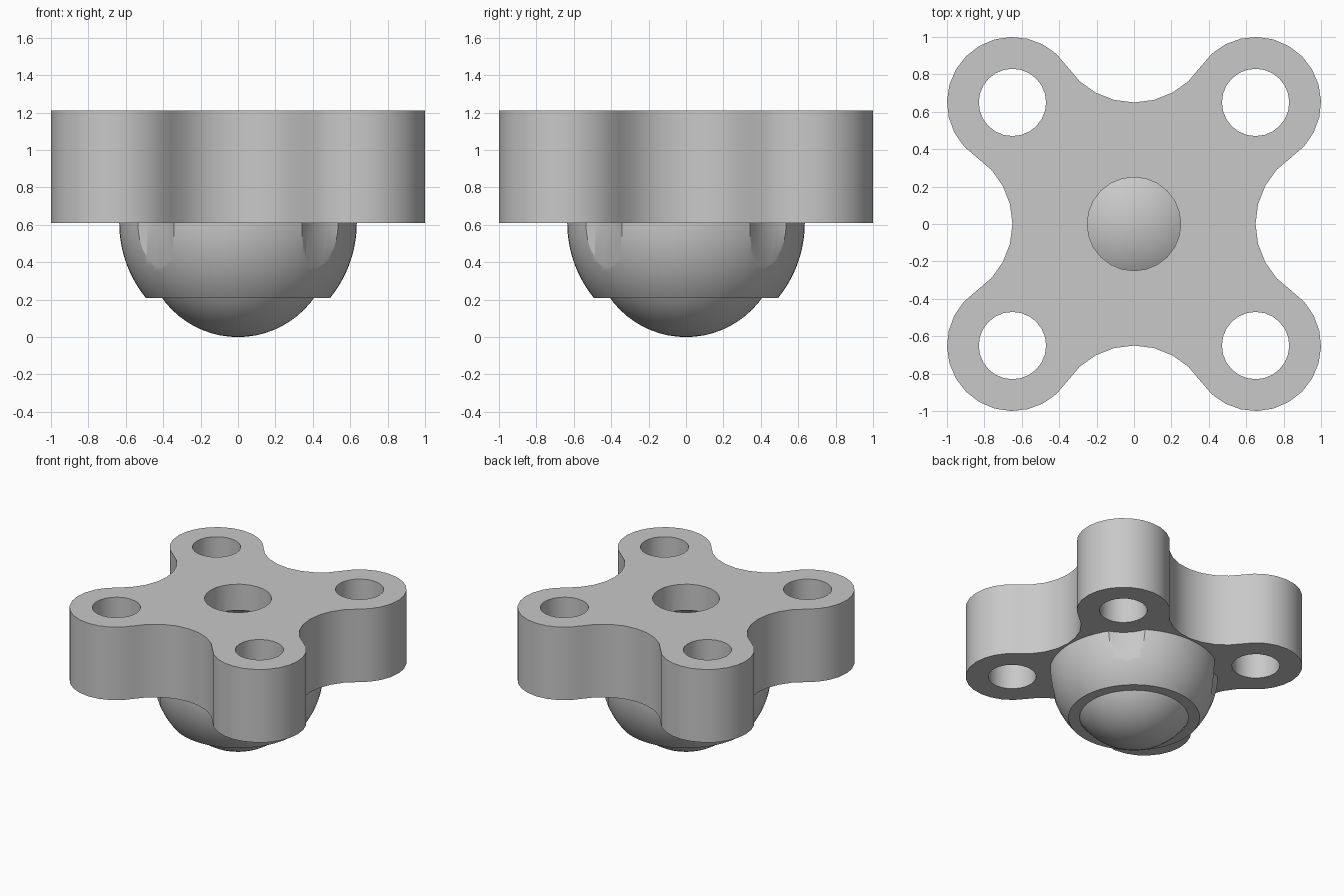
import bpy
import bmesh
from math import pi, sin, cos, radians, sqrt
from mathutils import Matrix

if "Cube" in bpy.data.objects:
    bpy.data.objects.remove(bpy.data.objects["Cube"])

GREY = (0.58, 0.58, 0.58, 1)
metal = bpy.data.materials.new("grey metal")
metal.use_nodes = True
metal.diffuse_color = GREY
metal.node_tree.nodes["Principled BSDF"].inputs["Base Color"].default_value = GREY

# Main dimensions
ARM = 0.65                       # bolt hole centre along x and y
LOBE = 0.35                      # arm end radius
WAIST = 0.43                     # radius of the hollow between arms
PLATE_Z, TOP_Z, RIM_Z = 0.61, 1.21, 0.21
HOUSING_R = 0.635
CORNERS = [(x, y) for x in (-ARM, ARM) for y in (-ARM, ARM)]


def make_object(name, bm):
    bmesh.ops.recalc_face_normals(bm, faces=bm.faces)
    mesh = bpy.data.meshes.new(name)
    bm.to_mesh(mesh)
    bm.free()
    mesh.materials.append(metal)
    obj = bpy.data.objects.new(name, mesh)
    bpy.context.collection.objects.link(obj)
    return obj


def cylinder(name, x, y, radius, z0, z1, sides=24):
    bm = bmesh.new()
    bmesh.ops.create_cone(bm, cap_ends=True, segments=sides, radius1=radius,
                          radius2=radius, depth=z1 - z0,
                          matrix=Matrix.Translation((x, y, (z0 + z1) / 2)))
    return make_object(name, bm)


def sphere(name, radius, z):
    bm = bmesh.new()
    bmesh.ops.create_uvsphere(bm, u_segments=64, v_segments=32, radius=radius,
                              matrix=Matrix.Translation((0, 0, z)))
    return make_object(name, bm)


def combine(target, tool, operation):
    mod = target.modifiers.new("combine", "BOOLEAN")
    mod.operation, mod.object, mod.solver = operation, tool, "EXACT"
    bpy.context.view_layer.objects.active = target
    bpy.ops.object.modifier_apply(modifier=mod.name)
    bpy.data.objects.remove(tool)


def smooth(obj):
    bpy.ops.object.select_all(action="DESELECT")
    obj.select_set(True)
    bpy.context.view_layer.objects.active = obj
    bpy.ops.object.shade_smooth_by_angle(angle=radians(30))


def arc(cx, cy, radius, start, end, steps):
    angles = [start + (end - start) * i / steps for i in range(steps + 1)]
    return [(cx + radius * cos(a), cy + radius * sin(a)) for a in angles]


# Four-armed plate: round arm ends blended by tangent hollows
half = radians(56.6)
quarter = arc(ARM, ARM, LOBE, -half, pi / 2 + half, 14)
quarter += arc(0, ARM + WAIST, WAIST, half - pi / 2, -half - pi / 2, 8)[1:-1]
bm = bmesh.new()
outline = []
for k in range(4):
    c, s = cos(k * pi / 2), sin(k * pi / 2)
    outline += [bm.verts.new((x * c - y * s, x * s + y * c, PLATE_Z)) for x, y in quarter]
base = bm.faces.new(outline)
raised = bmesh.ops.extrude_face_region(bm, geom=[base])["geom"]
bmesh.ops.translate(bm, vec=(0, 0, TOP_Z - PLATE_Z),
                    verts=[v for v in raised if isinstance(v, bmesh.types.BMVert)])
body = make_object("caster_body", bm)

# Ball housing: a lathed bowl that runs a little way into the plate
bm = bmesh.new()
steps, sides = 14, 64
heights = [RIM_Z + (PLATE_Z - RIM_Z) * i / steps for i in range(steps + 1)]
rows = [(sqrt(HOUSING_R ** 2 - (PLATE_Z - z) ** 2), z) for z in heights]
rows.append((HOUSING_R, PLATE_Z + 0.1))
rings = [[bm.verts.new((r * cos(2 * pi * i / sides), r * sin(2 * pi * i / sides), z))
          for i in range(sides)] for r, z in rows]
for low, high in zip(rings, rings[1:]):
    for i in range(sides):
        j = (i + 1) % sides
        bm.faces.new((low[i], low[j], high[j], high[i]))
bm.faces.new(rings[0])
bm.faces.new(rings[-1])
housing = make_object("housing", bm)

# Bolt head clearance in the bowl, then join it to the plate
for x, y in CORNERS:
    combine(housing, cylinder("clearance", x, y, 0.33, 0, 1, 48), "DIFFERENCE")
combine(body, housing, "UNION")

# Socket, centre hole and bolt holes
combine(body, sphere("socket", 0.523, 0.535), "DIFFERENCE")
combine(body, cylinder("centre_hole", 0, 0, 0.25, 0.8, 1.4), "DIFFERENCE")
for x, y in CORNERS:
    combine(body, cylinder("bolt_hole", x, y, 0.18, 0.4, 1.4), "DIFFERENCE")
smooth(body)

# Rolling ball
ball = sphere("ball", 0.5, 0.5)
smooth(ball)
